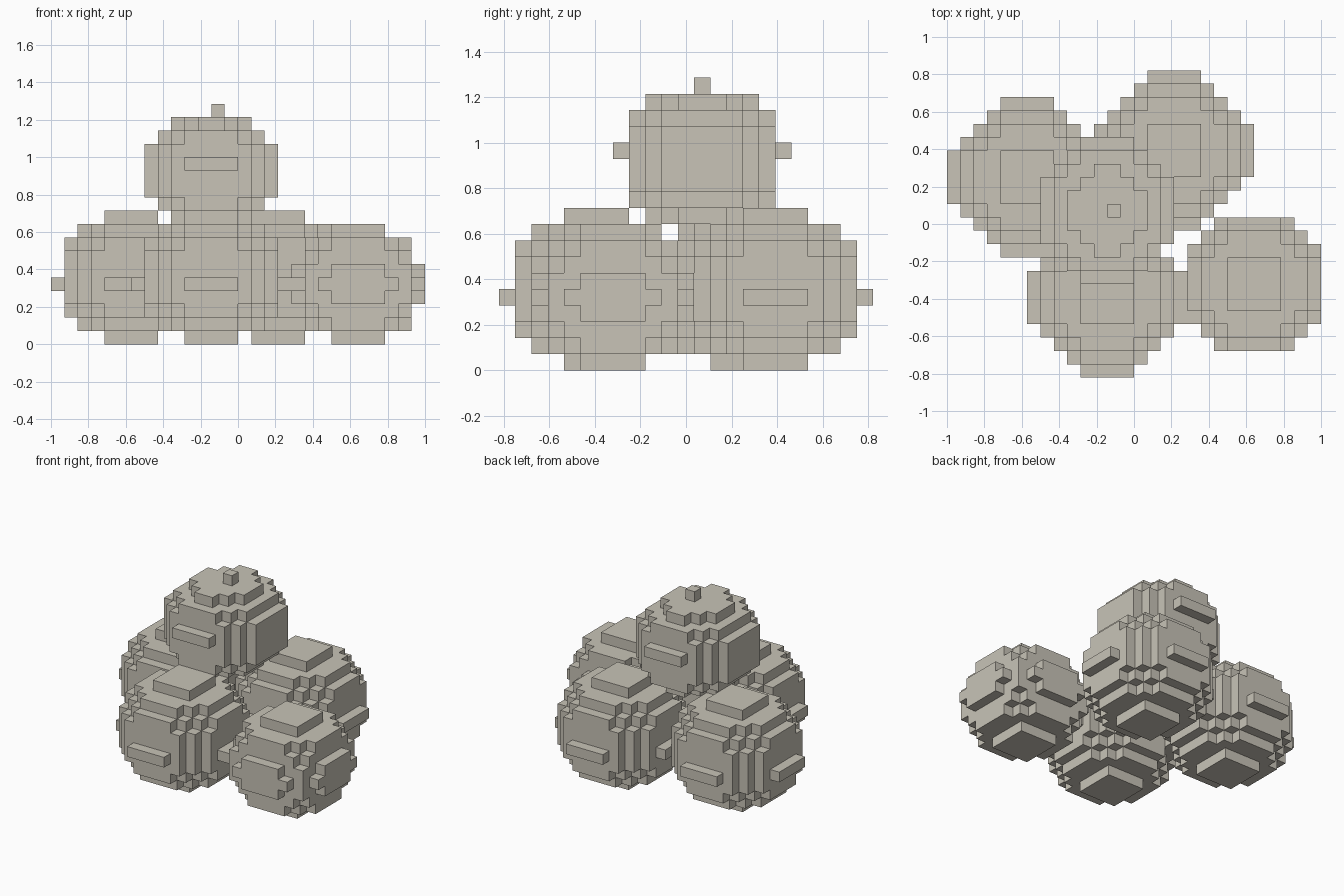
import bpy, bmesh, math

if "Cube" in bpy.data.objects:
    bpy.data.objects.remove(bpy.data.objects["Cube"])

U = 1 / 14                      # edge of one block
SIZE = (28, 23)                 # footprint in blocks

stone = bpy.data.materials.new("warm_grey")
stone.diffuse_color = (0.58, 0.55, 0.475, 1)
stone.use_nodes = True
stone.node_tree.nodes["Principled BSDF"].inputs["Base Color"].default_value = stone.diffuse_color

# Layer profiles: half width in x for each row outward from the centre in y
CAP, RIM, SHOULDER, BELLY = [2, 2], [4, 4, 3, 2], [5, 5, 4, 3, 2], [5, 5, 5, 4, 3]
TABBED = [6, 6, 5, 4, 3, 2]
BIG = [CAP, RIM, SHOULDER, BELLY, TABBED, BELLY, BELLY, SHOULDER, RIM, CAP]
SMALL = [CAP, RIM, [4, 4, 4, 3], [5, 5, 4, 4, 2], BELLY,
         [5, 5, 4, 4, 2], [4, 4, 4, 3], RIM, CAP]
END, CURVE = [3, 3, 2, 1], [4, 4, 4, 3, 2]
TOP = [END, CURVE, BELLY, BELLY, [5, 5, 5, 4, 3, 2], BELLY, CURVE, END]


def ball_cells(cx, cy, z0, layers):
    """Blocks of one ball, stacked layer by layer."""
    cells = set()
    for k, rows in enumerate(layers):
        for y in range(SIZE[1]):
            d = int(abs(y + 0.5 - cy))
            if d < len(rows):
                for x in range(cx - rows[d], cx + rows[d]):
                    cells.add((x, y, z0 + k))
    return cells


def build(name, cells, solid):
    """Skin the blocks with the faces that are not buried."""
    bm = bmesh.new()
    verts = {}

    def vert(p):
        if p not in verts:
            verts[p] = bm.verts.new(((p[0] - SIZE[0] / 2) * U,
                                     (p[1] - SIZE[1] / 2) * U, p[2] * U))
        return verts[p]

    for c in cells:
        for axis in range(3):
            for side in (0, 1):
                n = list(c)
                n[axis] += 2 * side - 1
                if tuple(n) in solid:
                    continue
                a, b = (axis + 1) % 3, (axis + 2) % 3
                quad = []
                for da, db in ((0, 0), (1, 0), (1, 1), (0, 1)):
                    p = list(c)
                    p[axis] += side
                    p[a] += da
                    p[b] += db
                    quad.append(vert(tuple(p)))
                bm.faces.new(quad if side else quad[::-1])
    # merge flat neighbouring squares
    bmesh.ops.dissolve_limit(bm, angle_limit=math.radians(1),
                             verts=bm.verts[:], edges=bm.edges[:])
    mesh = bpy.data.meshes.new(name)
    bm.to_mesh(mesh)
    bm.free()
    mesh.materials.append(stone)
    bpy.context.collection.objects.link(bpy.data.objects.new(name, mesh))


# Four balls on the ground, one on top with a small knob
parts = {
    "front_ball": ball_cells(12, 6, 0, BIG),
    "left_ball": ball_cells(6, 15, 0, BIG),
    "back_ball": ball_cells(17, 17, 0, BIG),
    "right_small_ball": ball_cells(23, 7, 0, SMALL),
    "top_ball": ball_cells(12, 12.5, 9, TOP),
    "top_knob": {(12, 12, 17)},
}
solid = set().union(*parts.values())
used = set()
for name, cells in parts.items():
    build(name, cells - used, solid)
    used |= cells
